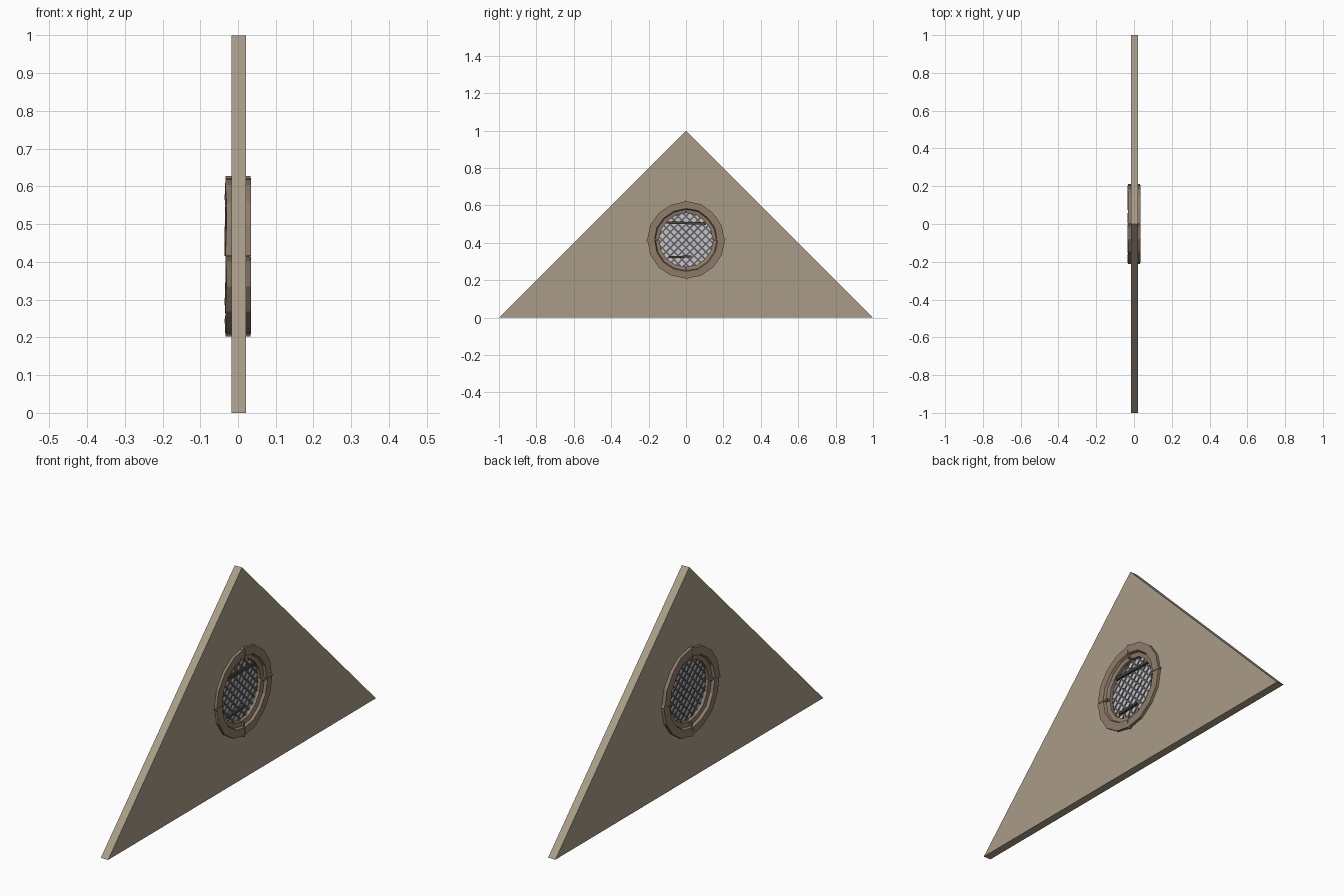
import bpy, bmesh, math, random
from mathutils import Matrix, Vector

if "Cube" in bpy.data.objects:
    bpy.data.objects.remove(bpy.data.objects["Cube"])

random.seed(4)
CZ = 0.415  # height of the vent centre


def material(name, rgb):
    m = bpy.data.materials.new(name)
    m.diffuse_color = (*rgb, 1)
    m.use_nodes = True
    m.node_tree.nodes["Principled BSDF"].inputs["Base Color"].default_value = m.diffuse_color
    return m


PLASTER = material("plaster", (0.40, 0.335, 0.25))
STONE = material("brown_stone", (0.27, 0.20, 0.145))
DARK = material("dark_wood", (0.075, 0.058, 0.045))
GLASS = material("pale_pane", (0.56, 0.56, 0.60))
LEAD = material("grey_lattice", (0.12, 0.12, 0.125))


def finish(bm, name, mat):
    bmesh.ops.recalc_face_normals(bm, faces=bm.faces[:])
    me = bpy.data.meshes.new(name)
    bm.to_mesh(me)
    bm.free()
    me.materials.append(mat)
    ob = bpy.data.objects.new(name, me)
    bpy.context.collection.objects.link(ob)
    return ob


def polar(r, a, x):
    return Vector((x, r * math.cos(a), CZ + r * math.sin(a)))


def add_box(bm, centre, size, angle=0):
    mat = (Matrix.Translation(centre) @ Matrix.Rotation(angle, 4, 'X')
           @ Matrix.Diagonal((*size, 1)))
    bmesh.ops.create_cube(bm, size=1, matrix=mat)


# Triangular gable wall with a round opening
bm = bmesh.new()
outline = [Vector((-0.017, y, z)) for y, z in ((-1, 0), (1, 0), (0, 1))]
hole = [polar(0.172, i * math.tau / 16, -0.017) for i in range(16)]
edges = []
for loop in (outline, hole):
    vs = [bm.verts.new(p) for p in loop]
    edges += [bm.edges.new((vs[i], vs[(i + 1) % len(vs)])) for i in range(len(vs))]
bmesh.ops.triangle_fill(bm, edges=edges, use_beauty=True, normal=(1, 0, 0))
ext = bmesh.ops.extrude_face_region(bm, geom=bm.faces[:], use_keep_orig=True)
moved = [g for g in ext["geom"] if isinstance(g, bmesh.types.BMVert)]
bmesh.ops.translate(bm, verts=moved, vec=(0.038, 0, 0))
finish(bm, "gable_wall", PLASTER)

# Four stone arcs round the opening, stepped on both faces
PROFILE = [(0.206, 0.034), (0.168, 0.035), (0.163, 0.023), (0.143, 0.019),
           (0.143, -0.017), (0.163, -0.020), (0.168, -0.033), (0.206, -0.031)]
STEPS = 4
for q in range(4):
    bm = bmesh.new()
    start, span, gap = q * math.pi / 2, math.pi / 2, 0.008
    rows = []
    for s in range(STEPS + 1):
        a = start + gap + (span - 2 * gap) * s / STEPS
        wob, dx = random.uniform(-0.002, 0.002), random.uniform(-0.003, 0.001)
        rows.append([bm.verts.new(polar(r + wob, a, x + (dx if x < 0 else 0)))
                     for r, x in PROFILE])
    n = len(PROFILE)
    for r0, r1 in zip(rows, rows[1:]):
        for i in range(n):
            bm.faces.new((r0[i], r0[(i + 1) % n], r1[(i + 1) % n], r1[i]))
    bm.faces.new(rows[0])
    bm.faces.new(rows[-1])
    finish(bm, f"stone_arc_{q + 1}", STONE)

# Small chipped joints between the arcs
bm = bmesh.new()
for q in range(4):
    a = q * math.pi / 2
    add_box(bm, polar(0.175, a, 0.001), (0.062, 0.06, 0.008), a)
    add_box(bm, polar(0.203, a + 0.02, 0.0), (0.066, 0.014, 0.014), a + 0.5)
finish(bm, "joint_chips", STONE)

# Pane behind the lattice
bm = bmesh.new()
bmesh.ops.create_cone(bm, cap_ends=True, segments=16, radius1=0.15, radius2=0.15, depth=0.004,
                      matrix=Matrix.Translation((0, 0, CZ)) @ Matrix.Rotation(math.pi / 2, 4, 'Y'))
finish(bm, "pane", GLASS)

# Diagonal lattice, standing proud of the pane on both sides
bm = bmesh.new()
PITCH, R = 0.03, 0.148
for ang in (math.pi / 4, -math.pi / 4):
    for k in range(-4, 5):
        d = k * PITCH
        length = 2 * math.sqrt(R * R - d * d)
        c = polar(d, ang + math.pi / 2, 0)
        add_box(bm, c, (0.010 if ang > 0 else 0.011, length, 0.008), ang)
finish(bm, "lattice", LEAD)

# Two horizontal cross bars
bm = bmesh.new()
add_box(bm, (0.008, -0.005, 0.506), (0.012, 0.225, 0.013), -0.03)
add_box(bm, (0.008, -0.03, 0.325), (0.012, 0.12, 0.011), 0.03)
finish(bm, "cross_bars", DARK)
